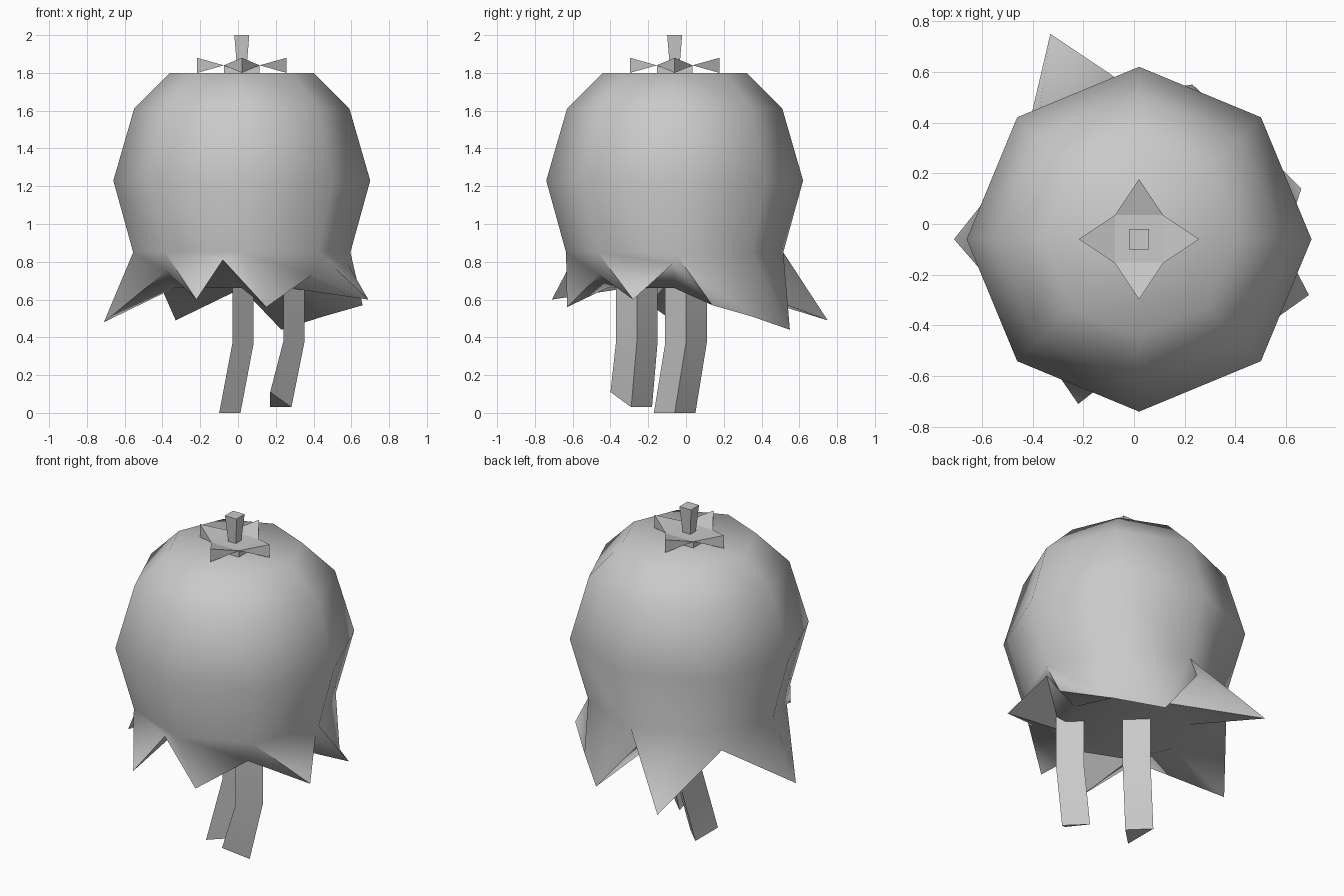
import bpy, bmesh, math

cube = bpy.data.objects.get("Cube")
if cube:
    bpy.data.objects.remove(cube, do_unlink=True)

grey = bpy.data.materials.new("light_grey")
grey.use_nodes = True
grey.diffuse_color = (0.588, 0.588, 0.588, 1)
for node in grey.node_tree.nodes:
    if node.type == 'BSDF_PRINCIPLED':
        node.inputs["Base Color"].default_value = grey.diffuse_color

CX, CY = 0.02, -0.06  # axis of the bell


def finish(bm, name, smooth_angle):
    bmesh.ops.recalc_face_normals(bm, faces=bm.faces[:])
    mesh = bpy.data.meshes.new(name)
    bm.to_mesh(mesh)
    bm.free()
    mesh.materials.append(grey)
    ob = bpy.data.objects.new(name, mesh)
    bpy.context.collection.objects.link(ob)
    bpy.ops.object.select_all(action='DESELECT')
    ob.select_set(True)
    bpy.context.view_layer.objects.active = ob
    bpy.ops.object.shade_smooth_by_angle(angle=math.radians(smooth_angle))


def ring(bm, x, y, z, rx, ry, n, turn=0.0):
    return [bm.verts.new((x + rx * math.cos(turn + math.tau * i / n),
                          y + ry * math.sin(turn + math.tau * i / n), z)) for i in range(n)]


def bridge(bm, a, b):
    n = len(a)
    for i in range(n):
        k = (i + 1) % n
        bm.faces.new((a[i], b[i], b[k], a[k]))


def angle(v):
    return math.atan2(v.co.y - CY, v.co.x - CX) % math.tau


def zip_rings(bm, a, b):
    """Join two rings of unequal count, ordered by angle around the bell."""
    def at(r, i):
        return angle(r[i % len(r)]) + math.tau * (i // len(r))
    i = j = 0
    while i < len(a) or j < len(b):
        p, q = a[i % len(a)], b[j % len(b)]
        if j == len(b) or (i < len(a) and at(a, i + 1) <= at(b, j + 1)):
            i += 1
            bm.faces.new((p, q, a[i % len(a)]))
        else:
            j += 1
            bm.faces.new((p, q, b[j % len(b)]))


# Bell: octagonal dome running into a ragged hem of petals
bm = bmesh.new()
profile = [(0.38, 1.80), (0.57, 1.61), (0.68, 1.23), (0.575, 0.85)]
rings = [ring(bm, CX, CY, z, r, r, 8) for r, z in profile]
for upper, lower in zip(rings, rings[1:]):
    bridge(bm, upper, lower)
bm.faces.new(rings[0])
tips = [(0.66, 0.14, 0.57), (0.23, 0.55, 0.44), (-0.33, 0.75, 0.49), (-0.71, -0.06, 0.48),
        (-0.22, -0.71, 0.60), (0.15, -0.63, 0.56), (0.69, -0.28, 0.60)]
notches = [(0.45, 0.35, 0.51), (-0.05, 0.49, 0.78), (-0.44, 0.28, 0.74), (-0.38, -0.44, 0.75),
           (-0.08, -0.60, 0.81), (0.39, -0.46, 0.73), (0.58, -0.07, 0.79)]
hem = [bm.verts.new(p) for pair in zip(tips, notches) for p in pair]
zip_rings(bm, rings[-1], hem)
# Underside
inner = ring(bm, CX, CY, 0.66, 0.36, 0.36, 8)
zip_rings(bm, hem, inner)
bm.faces.new(inner)
finish(bm, "petal_bell", 60)


# Legs: bent, three-sided
def leg(name, path, tilt):
    bm = bmesh.new()
    loops = [ring(bm, x, y, z, 0.075, 0.127, 3) for x, y, z in path]
    for v in loops[-1]:  # sole slopes up towards the front
        v.co.z += tilt * max(0.0, path[-1][1] - v.co.y)
    for a, b in zip(loops, loops[1:]):
        bridge(bm, a, b)
    bm.faces.new(loops[0])
    bm.faces.new(loops[-1])
    finish(bm, name, 60)


leg("right_leg", [(0.008, 0.00, 0.70), (0.008, 0.00, 0.37), (-0.062, -0.06, 0.0)], 0.0)
leg("left_leg", [(0.278, -0.26, 0.70), (0.278, -0.26, 0.38), (0.208, -0.29, 0.03)], 0.73)

# Calyx: square base with four leaves that thicken towards their tips
bm = bmesh.new()
low = ring(bm, CX, CY, 1.79, 0.134, 0.134, 4, math.pi / 4)
high = ring(bm, CX, CY, 1.84, 0.134, 0.134, 4, math.pi / 4)
bridge(bm, low, high)
bm.faces.new(low)
bm.faces.new(high)
for i in range(4):
    a = math.pi / 2 * (i + 1)
    c, d = (bm.verts.new(high[k % 4].co) for k in (i, i + 1))
    top, bottom = (bm.verts.new((CX + 0.237 * math.cos(a), CY + 0.237 * math.sin(a), z))
                   for z in (1.88, 1.80))
    for face in ((c, d, top), (d, c, bottom), (c, top, bottom), (d, bottom, top)):
        bm.faces.new(face)
finish(bm, "calyx", 30)

# Stem: square, widening upwards
bm = bmesh.new()
base = ring(bm, CX, CY, 1.82, 0.035, 0.035, 4, math.pi / 4)
end = ring(bm, CX, CY, 2.0, 0.056, 0.056, 4, math.pi / 4)
bridge(bm, base, end)
bm.faces.new(base)
bm.faces.new(end)
finish(bm, "stem", 30)
